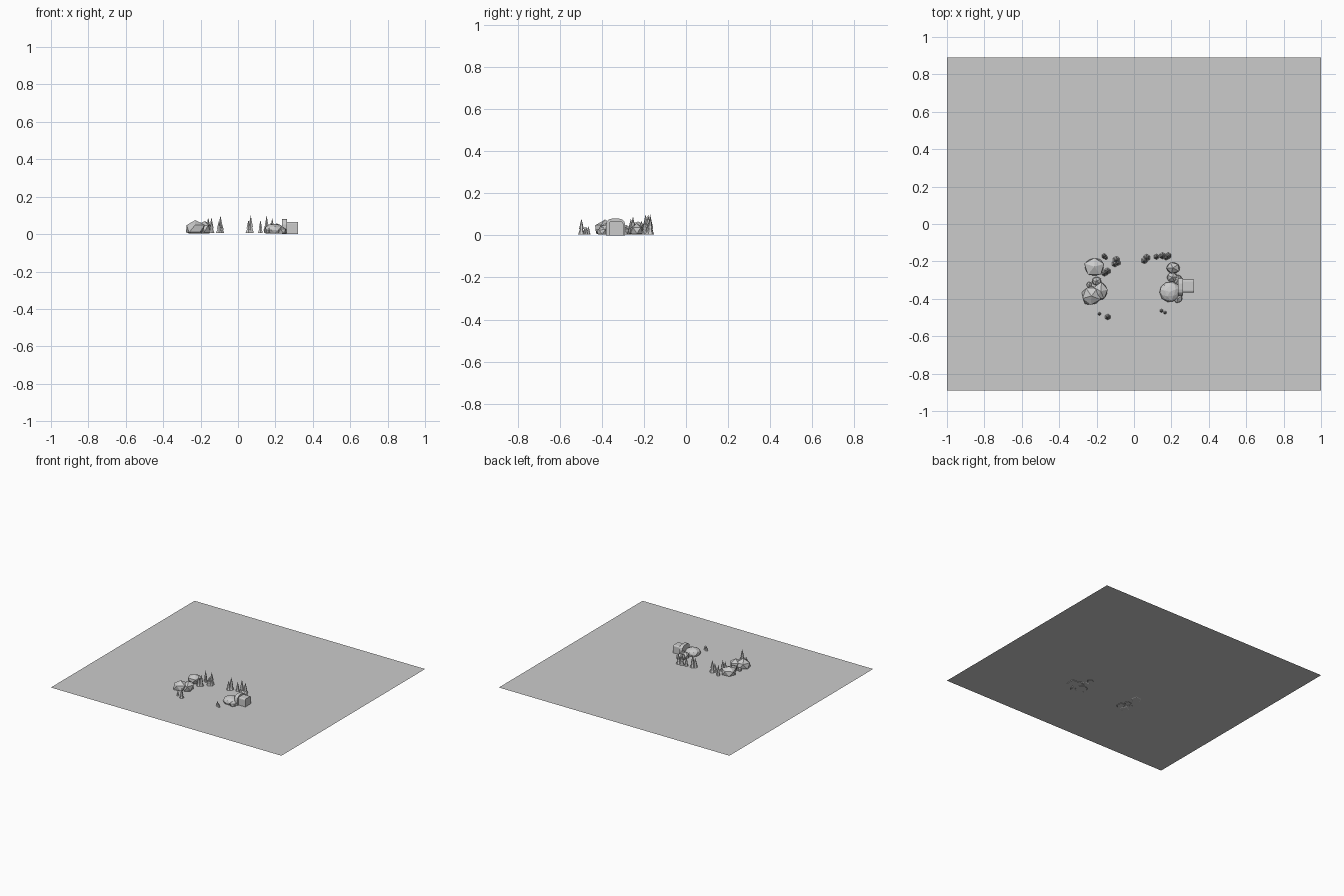
import bpy, bmesh, math, random
from mathutils import Matrix, Vector

random.seed(4)
if "Cube" in bpy.data.objects:
    bpy.data.objects.remove(bpy.data.objects["Cube"], do_unlink=True)

GROUND = 0.005

grey = bpy.data.materials.new("stone grey")
grey.use_nodes = True
grey.diffuse_color = (0.6, 0.6, 0.6, 1)
grey.node_tree.nodes["Principled BSDF"].inputs["Base Color"].default_value = (0.6, 0.6, 0.6, 1)


def finish(name, bm):
    """Turn a bmesh into a flat shaded object."""
    mesh = bpy.data.meshes.new(name)
    bm.to_mesh(mesh)
    bm.free()
    mesh.materials.append(grey)
    obj = bpy.data.objects.new(name, mesh)
    bpy.context.collection.objects.link(obj)
    return obj


def rock(name, x, y, rx, ry, top, turn=0, subdiv=1, rough=0.1):
    """Faceted boulder, cut off just under the ground."""
    bm = bmesh.new()
    bmesh.ops.create_icosphere(bm, subdivisions=subdiv, radius=1)
    for v in bm.verts:
        v.co *= 1 + random.uniform(-rough, rough)
    peak = max(v.co.z for v in bm.verts)
    middle = top * 0.4
    bm.transform(Matrix.Translation((x, y, middle))
                 @ Matrix.Diagonal((rx, ry, (top - middle) / peak, 1))
                 @ Matrix.Rotation(turn, 4, 'Z'))
    cut = bmesh.ops.bisect_plane(bm, geom=bm.verts[:] + bm.edges[:] + bm.faces[:],
                                 plane_co=(0, 0, 0.003), plane_no=(0, 0, -1),
                                 clear_outer=True)
    return finish(name, bm)


def tree(name, x, y, radius, top):
    """Slim conifer of two stacked six-sided cones."""
    bm = bmesh.new()
    height = top - GROUND
    for low, high, r in ((0, 0.62, 1), (0.35, 1, 0.7)):
        place = Matrix.Translation((x, y, GROUND + height * (low + high) / 2))
        bmesh.ops.create_cone(bm, cap_ends=True, segments=6, radius1=radius * r,
                              radius2=0, depth=height * (high - low), matrix=place)
    return finish(name, bm)


def arch(name, x0, x1, y, half, z0, top, corner):
    """Block with rounded upper corners, running along x."""
    outline = [(y - half, z0), (y + half, z0)]
    for side, start in ((1, 0), (-1, 90)):
        for i in range(4):
            a = math.radians(start + i * 30)
            outline.append((y + side * (half - corner) + corner * math.cos(a),
                            top - corner + corner * math.sin(a)))
    bm = bmesh.new()
    face = bm.faces.new([bm.verts.new((x0, p, q)) for p, q in outline])
    ext = bmesh.ops.extrude_face_region(bm, geom=[face])
    moved = [v for v in ext["geom"] if isinstance(v, bmesh.types.BMVert)]
    bmesh.ops.translate(bm, verts=moved, vec=Vector((x1 - x0, 0, 0)))
    bmesh.ops.recalc_face_normals(bm, faces=bm.faces)
    return finish(name, bm)


# Flat ground sheet
bm = bmesh.new()
bmesh.ops.create_grid(bm, x_segments=1, y_segments=1, size=1,
                      matrix=Matrix.Translation((0, 0, GROUND)) @ Matrix.Diagonal((1, 0.89, 1, 1)))
finish("ground", bm)

# Boulders on the right (-x) side
rock("right_back_boulder", -0.212, -0.228, 0.06, 0.055, 0.066, 0.3)
rock("right_front_boulder", -0.228, -0.385, 0.056, 0.056, 0.075, 0.9)
rock("right_inner_boulder", -0.178, -0.36, 0.042, 0.052, 0.07, 0.2)
rock("right_small_rock", -0.2, -0.305, 0.028, 0.026, 0.045, 0.5)
rock("right_edge_rock", -0.24, -0.325, 0.016, 0.018, 0.03)

# Boulders on the left (+x) side
rock("left_main_boulder", 0.193, -0.362, 0.058, 0.055, 0.055, 0.4, 2, 0.04)
rock("left_back_boulder", 0.208, -0.235, 0.042, 0.036, 0.058, 0.7)
rock("left_middle_rock", 0.205, -0.285, 0.034, 0.028, 0.05, 0.1)
rock("left_front_rock", 0.235, -0.398, 0.026, 0.027, 0.04, 0.6)
rock("left_side_rock", 0.235, -0.3, 0.024, 0.03, 0.045, 0.2)

# Small shelter: arched portal with a block behind it
arch("shelter_portal", 0.235, 0.262, -0.335, 0.046, 0, 0.08, 0.03)
arch("shelter_block", 0.255, 0.32, -0.332, 0.034, 0, 0.066, 0.01)

# Conifers in small clumps: x, y, radius, top
trees = [
    (-0.094, -0.192, 0.02, 0.1), (-0.102, -0.212, 0.018, 0.07), (-0.085, -0.208, 0.014, 0.055),
    (-0.142, -0.252, 0.018, 0.09), (-0.157, -0.262, 0.018, 0.08), (-0.16, -0.172, 0.014, 0.09),
    (-0.15, -0.18, 0.011, 0.06),
    (0.068, -0.18, 0.019, 0.1), (0.056, -0.195, 0.018, 0.075),
    (0.12, -0.175, 0.015, 0.075), (0.153, -0.17, 0.018, 0.1), (0.183, -0.17, 0.018, 0.085),
    (0.172, -0.18, 0.014, 0.06),
    (0.147, -0.464, 0.01, 0.045), (0.166, -0.474, 0.009, 0.04),
    (-0.185, -0.48, 0.009, 0.045), (-0.14, -0.497, 0.016, 0.08),
]
for i, spec in enumerate(trees, 1):
    tree(f"conifer_{i}", *spec)
